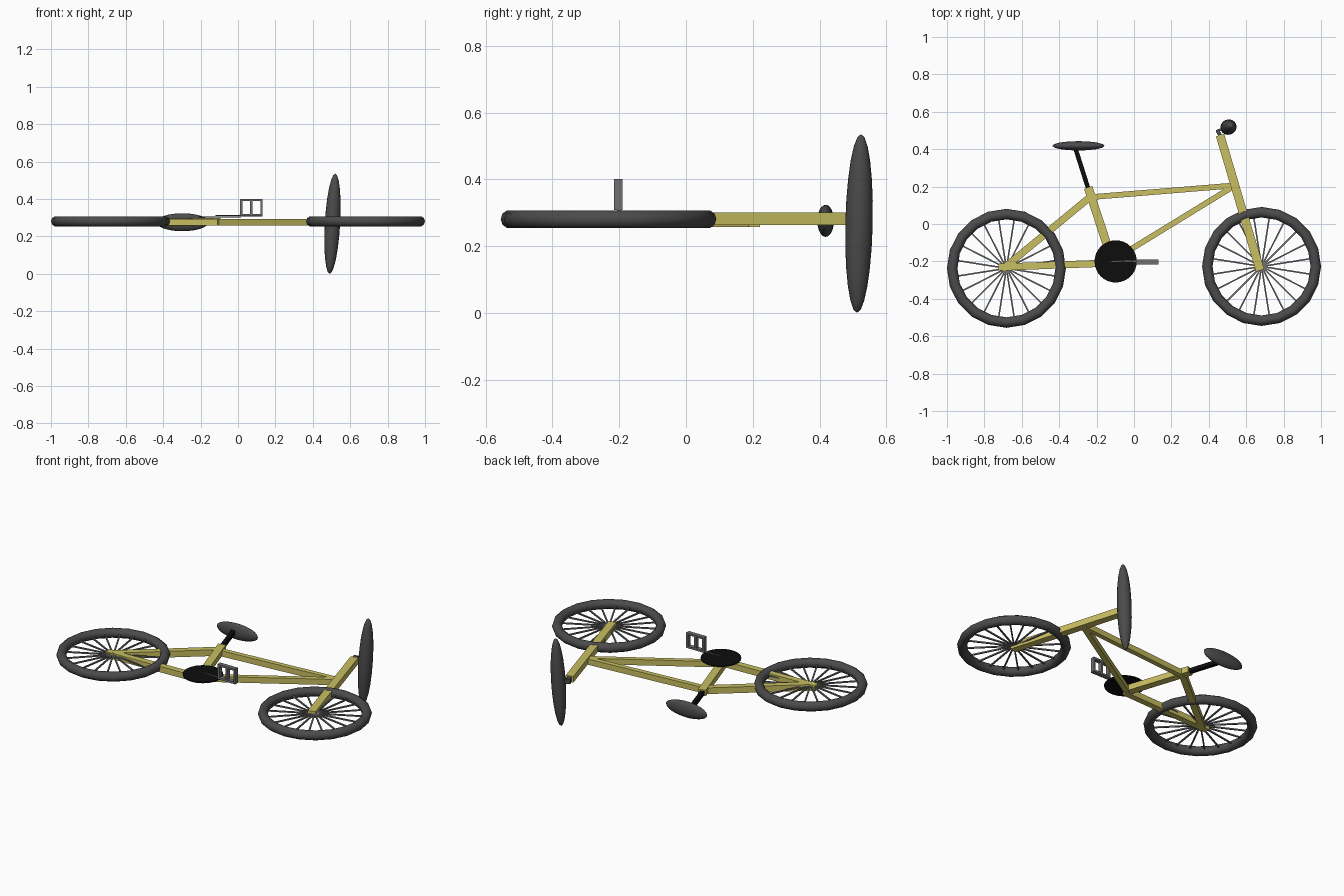
import bpy, bmesh, math
from mathutils import Vector, Matrix

if "Cube" in bpy.data.objects:
    bpy.data.objects.remove(bpy.data.objects["Cube"])

Z = 0.281  # plane of the bicycle, which lies on its side


def material(name, rgb):
    m = bpy.data.materials.new(name)
    m.diffuse_color = (*rgb, 1)
    m.use_nodes = True
    m.node_tree.nodes["Principled BSDF"].inputs["Base Color"].default_value = m.diffuse_color
    return m


YELLOW = material("frame_yellow", (0.58, 0.52, 0.12))
BLACK = material("black", (0.004, 0.004, 0.004))
DARK = material("dark_grey", (0.07, 0.07, 0.07))
STEEL = material("steel_grey", (0.16, 0.16, 0.16))


def finish(name, bm, mat, smooth=False):
    bmesh.ops.recalc_face_normals(bm, faces=bm.faces)
    me = bpy.data.meshes.new(name)
    bm.to_mesh(me)
    bm.free()
    me.materials.append(mat)
    for p in me.polygons:
        p.use_smooth = smooth
    ob = bpy.data.objects.new(name, me)
    bpy.context.collection.objects.link(ob)
    return ob


def add_bar(bm, a, b, width, depth):
    """Rectangular bar from a to b; depth is measured along z."""
    a, b = Vector(a), Vector(b)
    d = (b - a).normalized()
    up = Vector((0, 0, 1)) if abs(d.z) < 0.9 else Vector((0, 1, 0))
    side = up.cross(d).normalized()
    up = d.cross(side)
    rot = Matrix((d, side, up)).transposed().to_4x4()
    size = Matrix.Diagonal(((b - a).length, width, depth, 1))
    bmesh.ops.create_cube(bm, size=1, matrix=Matrix.Translation((a + b) / 2) @ rot @ size)


def bar(name, a, b, width, depth, mat, z=Z):
    bm = bmesh.new()
    add_bar(bm, (*a, z), (*b, z), width, depth)
    return finish(name, bm, mat)


def ellipsoid(name, centre, radii, axis=(0, 0, 1)):
    bm = bmesh.new()
    rot = Vector((0, 0, 1)).rotation_difference(Vector(axis)).to_matrix().to_4x4()
    bmesh.ops.create_uvsphere(bm, u_segments=16, v_segments=12, radius=1,
                              matrix=Matrix.Translation(centre) @ rot @ Matrix.Diagonal((*radii, 1)))
    return finish(name, bm, DARK, True)


def wheel(prefix, x, y, sides=20, major=0.29, minor=0.028):
    # tyre ring
    bm = bmesh.new()
    rings = []
    for i in range(sides):
        a = math.tau * i / sides
        ring = []
        for j in range(10):
            b = math.tau * j / 10
            r = major + minor * math.cos(b)
            ring.append(bm.verts.new((x + r * math.cos(a), y + r * math.sin(a), Z + minor * math.sin(b))))
        rings.append(ring)
    for i in range(sides):
        p, q = rings[i], rings[(i + 1) % sides]
        for j in range(10):
            k = (j + 1) % 10
            bm.faces.new((p[j], q[j], q[k], p[k]))
    finish(prefix + "_tyre", bm, DARK, True)
    # spokes
    bm = bmesh.new()
    for i in range(sides):
        a = math.tau * (i + 0.5) / sides
        add_bar(bm, (x, y, Z), (x + 0.27 * math.cos(a), y + 0.27 * math.sin(a), Z), 0.008, 0.008)
    finish(prefix + "_spokes", bm, STEEL)


wheel("rear_wheel", -0.682, -0.237)
wheel("front_wheel", 0.682, -0.227)

# frame tubes
bar("seat_stay", (-0.705, -0.243), (-0.236, 0.143), 0.038, 0.038, YELLOW, 0.276)
bar("chain_stay", (-0.725, -0.231), (-0.11, -0.208), 0.038, 0.036, YELLOW, 0.276)
bar("seat_tube", (-0.245, 0.195), (-0.115, -0.2), 0.046, 0.036, YELLOW, 0.28)
bar("top_tube", (-0.238, 0.143), (0.535, 0.206), 0.03, 0.035, YELLOW, 0.275)
bar("down_tube", (-0.11, -0.192), (0.53, 0.2), 0.03, 0.035, YELLOW, 0.275)
bar("fork", (0.46, 0.475), (0.674, -0.248), 0.046, 0.038, YELLOW, 0.282)

# saddle and post
bar("seat_post", (-0.315, 0.41), (-0.245, 0.19), 0.024, 0.024, BLACK, 0.278)
ellipsoid("seat", (-0.297, 0.418, 0.276), (0.14, 0.025, 0.048))

# stem and handlebar
bm = bmesh.new()
add_bar(bm, (0.465, 0.465, Z), (0.447, 0.498, Z), 0.02, 0.03)
add_bar(bm, (0.44, 0.495, Z), (0.5, 0.52, Z), 0.014, 0.03)
finish("stem", bm, DARK)
ellipsoid("handlebar", (0.505, 0.518, 0.268), (0.041, 0.041, 0.268), (0.03, 0.012, 0.535))

# chainring disc
bm = bmesh.new()
bmesh.ops.create_cone(bm, cap_ends=True, segments=32, radius1=0.113, radius2=0.113, depth=0.006,
                      matrix=Matrix.Translation((-0.098, -0.2, 0.303)))
finish("chainring", bm, BLACK)

# tapered crank arm
bm = bmesh.new()
bmesh.ops.create_cone(bm, cap_ends=True, segments=8, radius1=0.003, radius2=0.01, depth=0.25,
                      matrix=Matrix.Translation((0.005, -0.2, 0.312)) @ Matrix.Diagonal((1, 1, 0.6, 1))
                      @ Matrix.Rotation(math.pi / 2, 4, 'Y'))
finish("crank_arm", bm, STEEL)

# pedal cage: two rails and three uprights
bm = bmesh.new()
for z in (0.314, 0.395):
    add_bar(bm, (0.012, -0.203, z), (0.132, -0.203, z), 0.026, 0.012)
for x in (0.018, 0.071, 0.126):
    add_bar(bm, (x, -0.203, 0.312), (x, -0.203, 0.398), 0.012, 0.026)
finish("pedal", bm, STEEL)
